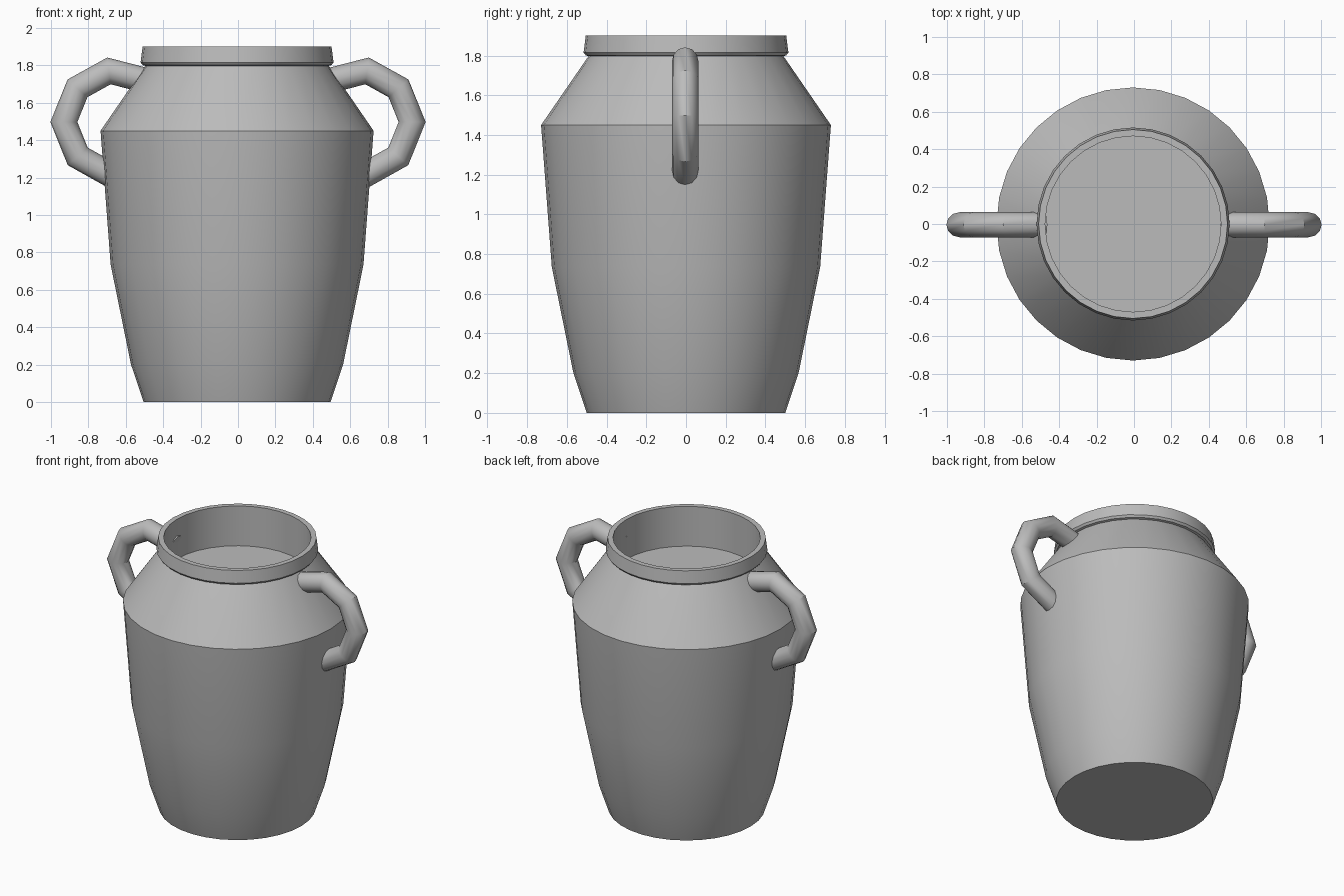
import bpy, bmesh, math
from mathutils import Vector

cube = bpy.data.objects.get("Cube")
if cube:
    bpy.data.objects.remove(cube, do_unlink=True)

clay = bpy.data.materials.new("grey_clay")
clay.use_nodes = True
GREY = (0.5, 0.5, 0.5, 1)
clay.diffuse_color = GREY
clay.node_tree.nodes["Principled BSDF"].inputs["Base Color"].default_value = GREY


def finish(name, bm, angle):
    """Turn a bmesh into a smooth-shaded object with sharp creases."""
    bmesh.ops.recalc_face_normals(bm, faces=bm.faces)
    mesh = bpy.data.meshes.new(name)
    bm.to_mesh(mesh)
    bm.free()
    mesh.materials.append(clay)
    obj = bpy.data.objects.new(name, mesh)
    bpy.context.collection.objects.link(obj)
    bpy.ops.object.select_all(action='DESELECT')
    obj.select_set(True)
    bpy.context.view_layer.objects.active = obj
    bpy.ops.object.shade_smooth_by_angle(angle=math.radians(angle))
    return obj


def skin(bm, rings):
    """Bridge consecutive vertex rings with quads and cap both ends."""
    n = len(rings[0])
    for a, b in zip(rings, rings[1:]):
        for i in range(n):
            j = (i + 1) % n
            bm.faces.new((a[i], a[j], b[j], b[i]))
    bm.faces.new(rings[0])
    bm.faces.new(rings[-1])


def lathe(name, profile, sides, centre_x):
    bm = bmesh.new()
    turns = [math.tau * i / sides for i in range(sides)]
    skin(bm, [[bm.verts.new((centre_x + r * math.cos(t), r * math.sin(t), z))
               for t in turns] for r, z in profile])
    return finish(name, bm, 25)


def tube(name, path, radius, sides, side):
    """Sweep a round section along a path in the xz plane with mitred bends."""
    pts = [Vector((side * x, -0.004, z)) for x, z in path]
    bm = bmesh.new()
    rings = []
    for i, p in enumerate(pts):
        d_in = (p - pts[max(i - 1, 0)]).normalized()
        d_out = (pts[min(i + 1, len(pts) - 1)] - p).normalized()
        tangent = (d_in + d_out).normalized()
        across = tangent.cross(Vector((0, 1, 0)))
        mitre = 1 / tangent.dot(d_out if d_out.length else d_in)
        rings.append([bm.verts.new(
            p + across * radius * mitre * math.cos(math.tau * k / sides)
            + Vector((0, radius * math.sin(math.tau * k / sides), 0)))
            for k in range(sides)])
    skin(bm, rings)
    return finish(name, bm, 33)


# Pot body: belly, shoulder, neck groove, rim and the surface of the contents
lathe("pot_body", [
    (0.50, 0), (0.567, 0.2), (0.676, 0.735), (0.73, 1.45),
    (0.498, 1.787), (0.49, 1.797), (0.505, 1.801), (0.516, 1.815),
    (0.505, 1.90), (0.47, 1.90), (0.47, 1.62)], 32, -0.005)

# Pair of angular loop handles running from the shoulder to the belly
handle_path = [(0.48, 1.716), (0.69, 1.77), (0.858, 1.677),
               (0.931, 1.497), (0.857, 1.313), (0.66, 1.203)]
for name, side in (("left_handle", 1), ("right_handle", -1)):
    tube(name, handle_path, 0.067, 12, side)
